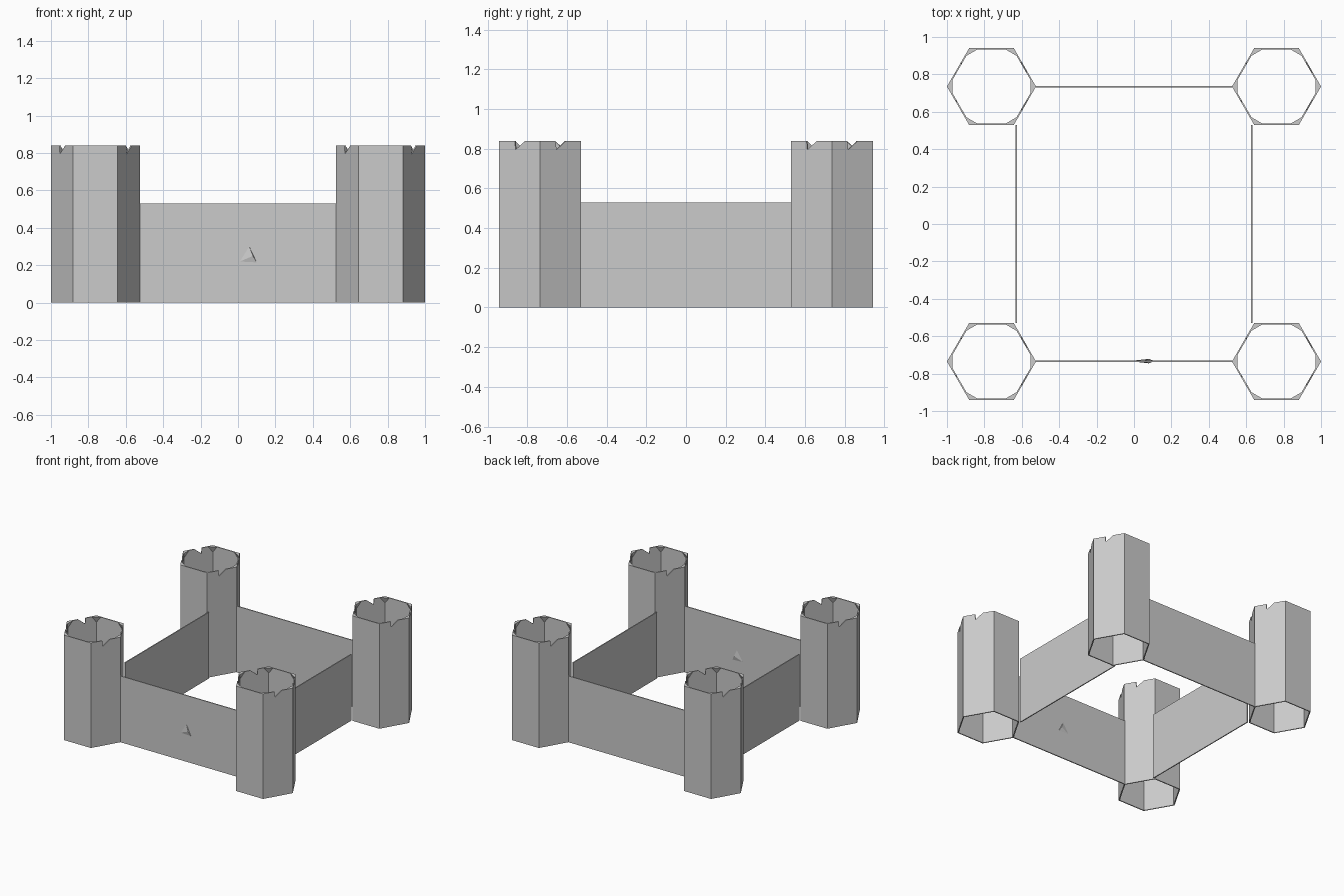
import bpy, bmesh
from math import cos, sin, pi
from mathutils import Vector

cube = bpy.data.objects.get("Cube")
if cube:
    bpy.data.objects.remove(cube, do_unlink=True)

stone = bpy.data.materials.new("grey stone")
stone.use_nodes = True
GREY = (0.6, 0.6, 0.6, 1)
stone.diffuse_color = GREY
stone.node_tree.nodes["Principled BSDF"].inputs["Base Color"].default_value = GREY

TX, TY, R = 0.762, 0.735, 0.238      # tower centre and radius
TOWER_H, WALL_H, THICK = 0.84, 0.53, 0.008


def finish(bm, name):
    bmesh.ops.remove_doubles(bm, verts=bm.verts, dist=1e-5)
    bmesh.ops.recalc_face_normals(bm, faces=bm.faces)
    mesh = bpy.data.meshes.new(name)
    bm.to_mesh(mesh)
    bm.free()
    mesh.materials.append(stone)
    obj = bpy.data.objects.new(name, mesh)
    bpy.context.collection.objects.link(obj)
    return obj


def corner(k, scale=1.0):
    a = k * pi / 3
    return Vector((R * scale * cos(a), R * scale * sin(a), 0))


def tower(name, cx, cy):
    """Open hexagonal tube with a chipped rim and small corner gussets."""
    bm = bmesh.new()
    inner = 1 - THICK / (R * cos(pi / 6))
    for k in range(6):
        rim = [(1, TOWER_H)]
        if k not in (1, 4):          # sides facing the x axis are chipped
            rim += [(0.64, TOWER_H), (0.4, TOWER_H - 0.045), (0.38, TOWER_H)]
        outline = [(0, 0), (1, 0)] + rim + [(0, TOWER_H)]

        def ring(scale):
            a, b = corner(k, scale), corner(k + 1, scale)
            return [bm.verts.new(a.lerp(b, u) + Vector((0, 0, z))) for u, z in outline]
        out, inn = ring(1), ring(inner)
        bm.faces.new(out)
        bm.faces.new(inn[::-1])
        n = len(out)
        for i in range(n):
            if i not in (1, n - 1):  # mitred ends stay open
                j = (i + 1) % n
                bm.faces.new((out[i], inn[i], inn[j], out[j]))
        # gusset tapering down into the corner
        c = corner(k, inner)
        top = Vector((0, 0, TOWER_H))
        pts = [c, c.lerp(corner(k + 1, inner), 0.17), c.lerp(corner(k - 1, inner), 0.17)]
        a, b, d = [bm.verts.new(p + top) for p in pts]
        foot = bm.verts.new(c + Vector((0, 0, TOWER_H - 0.05)))
        bm.faces.new((a, b, d))
        bm.faces.new((b, d, foot))
    finish(bm, name).location = (cx, cy, 0)


def wall(name, cx, cy, length_x, length_y):
    bm = bmesh.new()
    bmesh.ops.create_cube(bm, size=1)
    bmesh.ops.scale(bm, vec=(length_x, length_y, WALL_H), verts=bm.verts)
    finish(bm, name).location = (cx, cy, WALL_H / 2)


def chip(name, y, side):
    """Shallow raised flake on the front wall."""
    bm = bmesh.new()
    base = [(0.01, 0.22), (0.1, 0.215), (0.06, 0.3)]
    vs = [bm.verts.new((x, y, z)) for x, z in base]
    peak = bm.verts.new((0.08, y + side * 0.008, 0.25))
    for i in range(3):
        bm.faces.new((vs[i], vs[(i + 1) % 3], peak))
    bm.faces.new(vs)
    finish(bm, name)


for sy, depth in ((-1, "front"), (1, "back")):
    for sx, hand in ((-1, "right"), (1, "left")):
        tower(f"{depth}_{hand}_tower", sx * TX, sy * TY)
    wall(f"{depth}_wall", 0, sy * 0.733, 1.05, THICK)
for sx, hand in ((-1, "right"), (1, "left")):
    wall(f"{hand}_wall", sx * 0.63, 0, THICK, 1.058)

chip("front_wall_outer_chip", -0.733 - THICK / 2, -1)
chip("front_wall_inner_chip", -0.733 + THICK / 2, 1)
